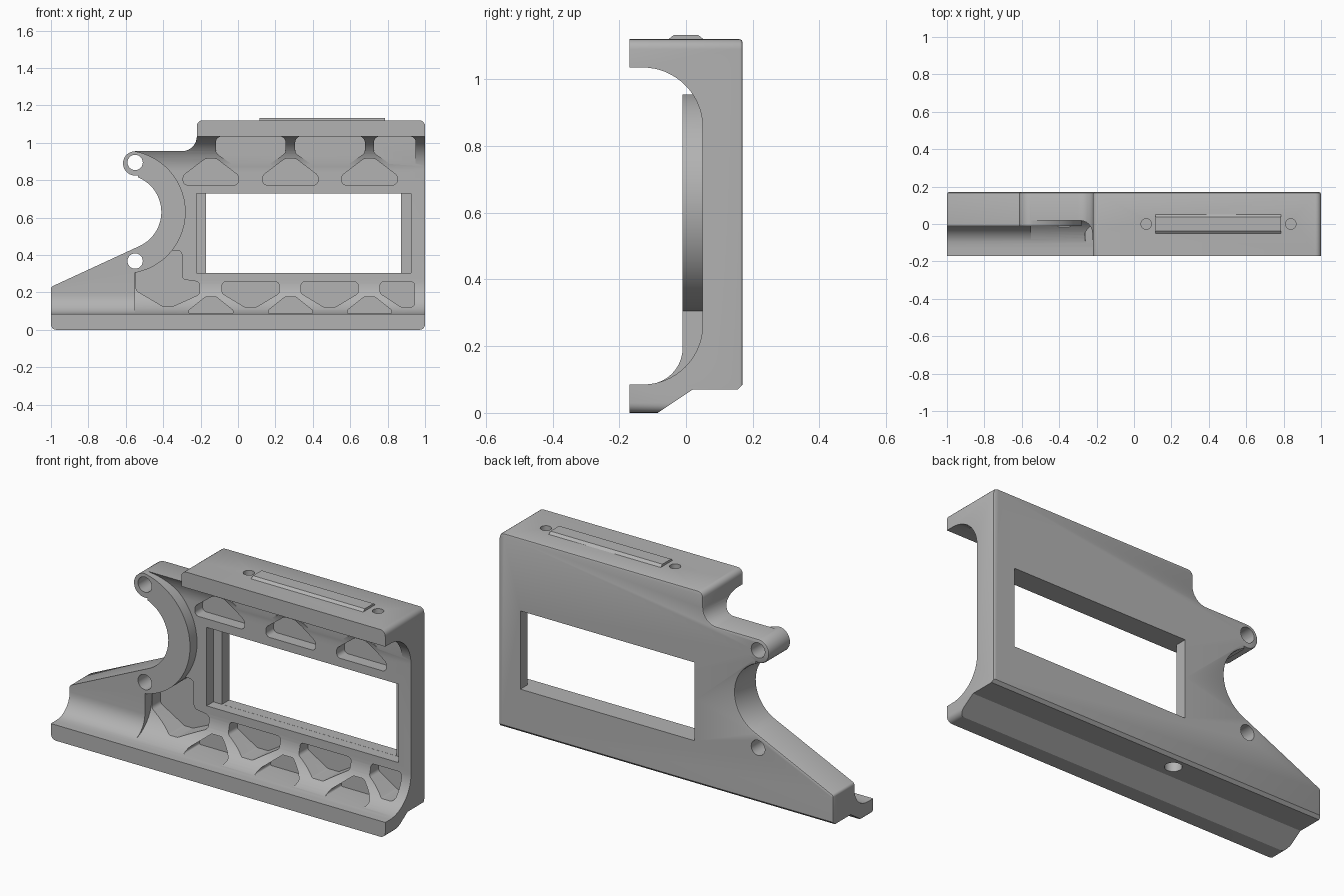
import bpy, bmesh, math
from mathutils import Vector

if "Cube" in bpy.data.objects:
    bpy.data.objects.remove(bpy.data.objects["Cube"], do_unlink=True)

grey = bpy.data.materials.new("plain grey")
grey.use_nodes = True
grey.diffuse_color = (0.45, 0.45, 0.45, 1)
grey.node_tree.nodes["Principled BSDF"].inputs["Base Color"].default_value = (0.45, 0.45, 0.45, 1)


def arc(cx, cy, r, a0, a1, n=16):
    """Points on a circle from angle a0 to a1, in degrees."""
    angles = [math.radians(a0 + (a1 - a0) * i / n) for i in range(n + 1)]
    return [(cx + r * math.cos(a), cy + r * math.sin(a)) for a in angles]


def rounded(pts, r, n=5):
    """Polygon with every corner rounded."""
    out = []
    for i, p in enumerate(pts):
        p = Vector(p)
        a, b = Vector(pts[i - 1]) - p, Vector(pts[(i + 1) % len(pts)]) - p
        half = a.angle(b) / 2
        d = min(r / math.tan(half), 0.45 * a.length, 0.45 * b.length)
        p0, p1 = p + a.normalized() * d, p + b.normalized() * d
        centre = p + (a.normalized() + b.normalized()).normalized() * (d / math.cos(half))
        rad = (p0 - centre).length
        for k in range(n + 1):
            v = p0.lerp(p1, k / n) - centre
            out.append(tuple(centre + v.normalized() * rad))
    return out


def prism(name, pts, axis, lo, hi, back_round=0):
    """Extrude a 2D outline along x, y or z."""
    place = {"x": lambda u, v, w: (w, u, v),
             "y": lambda u, v, w: (u, w, v),
             "z": lambda u, v, w: (u, v, w)}[axis]
    bm = bmesh.new()
    base = [bm.verts.new(place(u, v, lo)) for u, v in pts]
    top = [bm.verts.new(place(u, v, hi)) for u, v in pts]
    bm.faces.new(base)
    cap = bm.faces.new(top)
    for i in range(len(pts)):
        bm.faces.new((base[i - 1], base[i], top[i], top[i - 1]))
    bmesh.ops.recalc_face_normals(bm, faces=bm.faces)
    if back_round:
        bmesh.ops.bevel(bm, geom=list(cap.edges), offset=back_round, segments=2,
                        profile=0.5, affect="EDGES")
    mesh = bpy.data.meshes.new(name)
    bm.to_mesh(mesh)
    bm.free()
    mesh.materials.append(grey)
    obj = bpy.data.objects.new(name, mesh)
    bpy.context.collection.objects.link(obj)
    return obj


def combine(target, tool, operation):
    """Apply a boolean and remove its tool."""
    mod = target.modifiers.new("combine", "BOOLEAN")
    mod.operation, mod.object, mod.solver = operation, tool, "EXACT"
    bpy.context.view_layer.objects.active = target
    bpy.ops.object.modifier_apply(modifier=mod.name)
    bpy.data.objects.remove(tool, do_unlink=True)


def cut(target, pts, axis, lo, hi):
    combine(target, prism("cutter", pts, axis, lo, hi), "DIFFERENCE")


# Channel-shaped body, swept along x
bottom = [(0.155, 0.07), (0.02, 0.07), (-0.085, 0), (-0.17, 0), (-0.17, 0.085)]
channel = bottom + arc(-0.13, 0.265, 0.18, -90, 0) + arc(-0.13, 0.855, 0.18, 0, 90)
channel += [(-0.17, 1.035), (-0.17, 1.12), (0.17, 1.12), (0.17, 0.085)]
body = prism("frame_body", channel, "x", -1, 1)

# Weight-saving pockets: shallow ones open the fillets, deep ones enter the plate
SHALLOW, DEEP = 0.047, 0.115


def house(cx, half, z0, shoulder, apex):
    return [(cx - half, z0), (cx + half, z0), (cx + half, shoulder),
            (cx + 0.03, apex), (cx - 0.03, apex), (cx - half, shoulder)]


def trapezoid(x0, x1, foot0, foot1, top, shoulder, low):
    return [(x0, top), (x0, shoulder), (foot0, low), (foot1, low), (x1, shoulder), (x1, top)]


for cx in (-0.145, 0.28, 0.703):
    cut(body, rounded(house(cx, 0.148, 0.775, 0.825, 0.915), 0.03), "y", -0.3, DEEP)
    cut(body, rounded(house(cx, 0.118, 0.087, 0.105, 0.175), 0.015), "y", -0.3, SHALLOW)
for x0 in (-0.085, 0.337):
    shape = trapezoid(x0, x0 + 0.305, x0 + 0.12, x0 + 0.185, 0.257, 0.195, 0.123)
    cut(body, rounded(shape, 0.02), "y", -0.3, DEEP)
for x0 in (-0.118, 0.306):
    shape = trapezoid(x0, x0 + 0.372, x0 + 0.13, x0 + 0.242, 1.034, 0.945, 0.855)
    cut(body, rounded(shape, 0.03), "y", -0.3, SHALLOW)
cut(body, rounded([(0.76, 0.257), (0.76, 0.195), (0.87, 0.123), (0.945, 0.123),
                   (0.945, 0.257)], 0.02), "y", -0.3, DEEP)
cut(body, rounded([(0.727, 1.034), (0.727, 0.945), (0.86, 0.855), (0.95, 0.855),
                   (0.95, 1.034)], 0.03), "y", -0.3, SHALLOW)
cut(body, rounded([(-0.545, 0.33), (-0.545, 0.21), (-0.40, 0.125), (-0.35, 0.125),
                   (-0.205, 0.19), (-0.205, 0.257), (-0.30, 0.27), (-0.30, 0.425),
                   (-0.40, 0.425)], 0.025), "y", -0.3, DEEP)

# Raised crescent boss and left ramp block
CX, CZ, FRONT = -0.61, 0.63, -0.01
disc = prism("disc", arc(CX, CZ, 0.33, 0, 354, 59), "y", FRONT, 0.14, 0)
combine(body, disc, "UNION")
ramp = [(0.14, 0.076), (0.021, 0.076), (-0.08, 0.01), (-0.15, 0.01), (-0.15, 0.085)]
ramp += arc(-0.12, 0.195, 0.11, -90, 0, 10) + [(FRONT, 0.7), (0.14, 0.7)]
combine(body, prism("ramp", ramp, "x", -1.1, -0.55), "UNION")

# Trim everything to the front outline, with a soft back edge
outline = arc(-0.97, 0.03, 0.03, 180, 270, 5) + arc(0.97, 0.03, 0.03, 270, 360, 5)
outline += arc(0.97, 1.09, 0.03, 0, 90, 5) + arc(-0.19, 1.09, 0.03, 90, 180, 5)
outline += arc(-0.30, 1.035, 0.08, 0, -90, 8)
outline += arc(-0.55, 0.89, 0.065, 90, 283, 18)
outline += arc(CX, CZ, 0.2, 68, -66, 28)
outline += arc(-0.985, 0.22, 0.015, 115, 180, 3)
combine(body, prism("outline", outline, "y", -0.4, 0.17, 0.01), "INTERSECT")

# Window with a wider front recess
def box(x0, x1, z0, z1):
    return [(x0, z0), (x1, z0), (x1, z1), (x0, z1)]


cut(body, box(-0.17, 0.872, 0.305, 0.728), "y", -0.3, 0.3)
cut(body, box(-0.222, 0.925, 0.3045, 0.7285), "y", -0.3, 0.107)

# Pivot holes, top screw holes and bottom mounting hole
for z in (0.895, 0.368):
    cut(body, arc(-0.55, z, 0.041, 0, 345, 23), "y", -0.3, 0.3)
for x in (0.065, 0.838):
    cut(body, arc(x, 0, 0.028, 0, 345, 23), "z", 1.04, 1.2)
cut(body, arc(-0.16, 0.095, 0.042, 0, 345, 23), "z", -0.1, 0.16)

# Chamfered rail on the top
rail_profile = [(-0.052, 1.115), (0.052, 1.115), (0.052, 1.12), (0.037, 1.132),
                (-0.037, 1.132), (-0.052, 1.12)]
rail = prism("top_rail", rail_profile, "x", 0.115, 0.785)

bpy.ops.object.select_all(action="DESELECT")
body.select_set(True)
bpy.context.view_layer.objects.active = body
bpy.ops.object.shade_smooth_by_angle(angle=math.radians(28))
